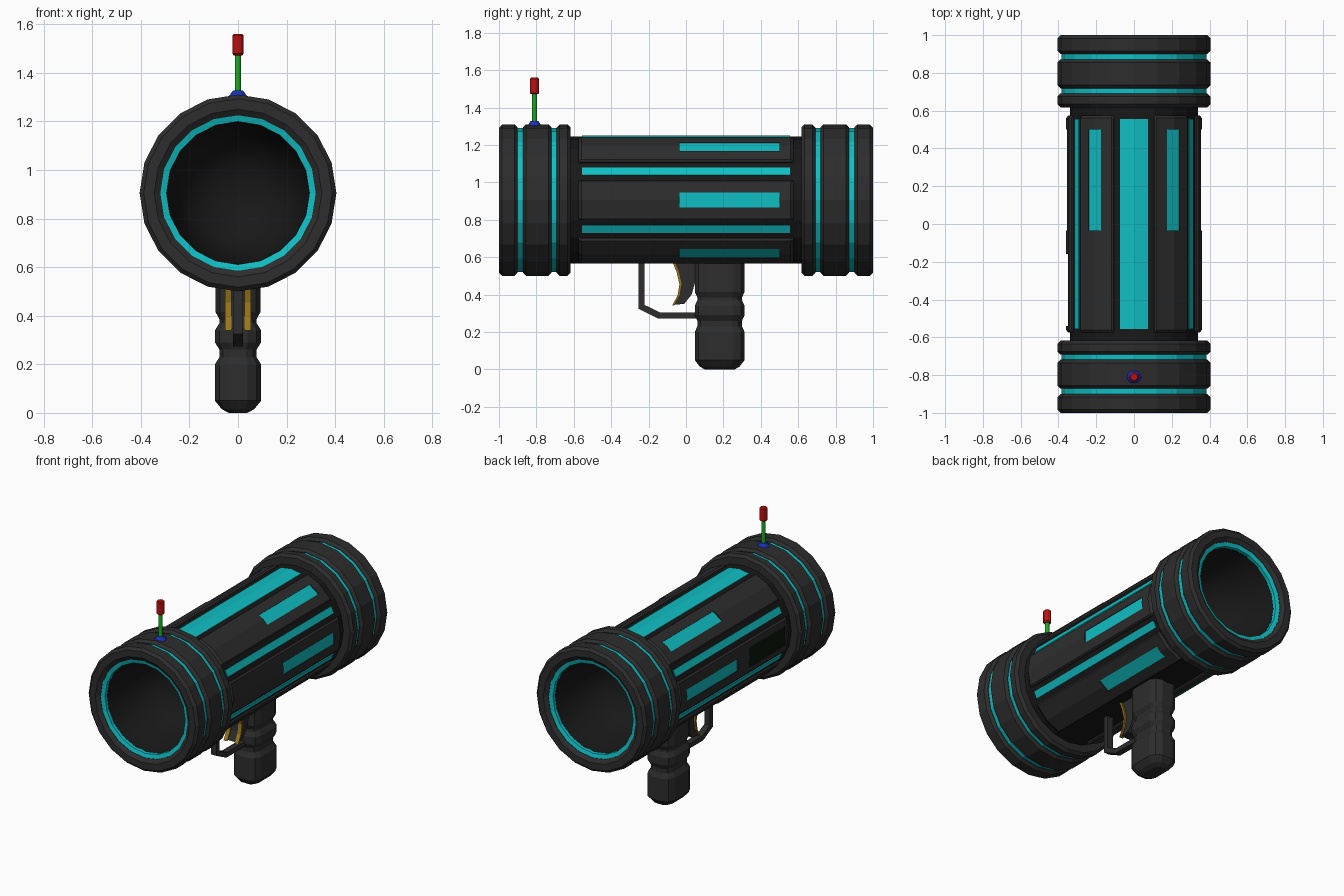
import bpy, bmesh
from math import sin, cos, radians, pi
from mathutils import Matrix, Vector

if "Cube" in bpy.data.objects:
    bpy.data.objects.remove(bpy.data.objects["Cube"])

CZ = 0.905   # height of the barrel axis
SIDES = 20


def material(name, r, g, b):
    m = bpy.data.materials.new(name)
    m.diffuse_color = (r, g, b, 1)
    m.use_nodes = True
    m.node_tree.nodes["Principled BSDF"].inputs["Base Color"].default_value = m.diffuse_color
    return m


DARK = material("dark_shell", 0.026, 0.026, 0.026)
BLACK = material("black_core", 0.009, 0.009, 0.009)
TEAL = material("teal_glow", 0.005, 0.52, 0.55)
SCREEN = material("dark_screen", 0.003, 0.008, 0.003)
GOLD = material("gold", 0.32, 0.18, 0.01)
RED = material("red", 0.5, 0.005, 0.005)
GREEN = material("green", 0.01, 0.42, 0.015)
BLUE = material("blue", 0.01, 0.03, 0.5)


def finish(name, bm, mat):
    bmesh.ops.remove_doubles(bm, verts=bm.verts, dist=1e-5)
    bmesh.ops.recalc_face_normals(bm, faces=bm.faces)
    me = bpy.data.meshes.new(name)
    bm.to_mesh(me)
    bm.free()
    me.materials.append(mat)
    ob = bpy.data.objects.new(name, me)
    bpy.context.collection.objects.link(ob)
    return ob


def loft(name, rings, mat, closed=False, caps=True):
    """Skin a list of equal-length point rings."""
    bm = bmesh.new()
    vs = [[bm.verts.new(p) for p in ring] for ring in rings]
    n = len(vs[0])
    pairs = list(zip(vs, vs[1:])) + ([(vs[-1], vs[0])] if closed else [])
    for a, b in pairs:
        for i in range(n):
            j = (i + 1) % n
            bm.faces.new((a[i], a[j], b[j], b[i]))
    if caps and not closed:
        bm.faces.new(vs[0])
        bm.faces.new(vs[-1])
    return finish(name, bm, mat)


def polar(deg, r, y):
    return (r * cos(radians(deg)), y, CZ + r * sin(radians(deg)))


def lathe(name, profile, mat, closed=True):
    """Turn (radius, y) points about the barrel axis."""
    rings = [[polar(360 * i / SIDES, r, y) for i in range(SIDES)] for r, y in profile]
    return loft(name, rings, mat, closed, caps=False)


def prism(name, pts, x0, x1, mat):
    """Extrude a (y, z) outline along x."""
    return loft(name, [[(x, y, z) for y, z in pts] for x in (x0, x1)], mat)


def slab(name, deg, width, r0, r1, y0, y1, mat):
    """Flat box lying on the barrel at the given angle."""
    bm = bmesh.new()
    size = Matrix.Diagonal((r1 - r0, y1 - y0, width, 1))
    place = (Matrix.Translation((0, 0, CZ)) @ Matrix.Rotation(-radians(deg), 4, 'Y')
             @ Matrix.Translation(((r0 + r1) / 2, (y0 + y1) / 2, 0)))
    bmesh.ops.create_cube(bm, size=1, matrix=place @ size)
    return finish(name, bm, mat)


def cut(ob, cutter):
    mod = ob.modifiers.new("recess", 'BOOLEAN')
    mod.operation = 'DIFFERENCE'
    mod.solver = 'EXACT'
    mod.object = cutter
    bpy.context.view_layer.objects.active = ob
    bpy.ops.object.modifier_apply(modifier=mod.name)
    bpy.data.objects.remove(cutter)


# Barrel core with a bowl-shaped bore at each end
half = [(0, -0.53), (0.12, -0.55), (0.21, -0.62), (0.265, -0.74), (0.293, -0.95), (0.34, -0.95)]
barrel = lathe("barrel_core", half + [(r, -y) for r, y in reversed(half)], BLACK, closed=False)
for p in barrel.data.polygons:
    p.use_smooth = Vector((p.center.x, p.center.z - CZ)).length < 0.292

# Collars: three chamfered rings over a teal band, and a teal muzzle ring
for s, end in ((-1, "front"), (1, "back")):
    lathe(end + "_glow_band", [(0.33, s * 0.64), (0.385, s * 0.64), (0.385, s * 0.96), (0.33, s * 0.96)], TEAL)
    for part, a, b in (("inner", 0.617, 0.692), ("middle", 0.718, 0.872)):
        lathe(f"{end}_{part}_ring", [(0.33, s * a), (0.388, s * a), (0.405, s * (a + 0.017)),
                                     (0.405, s * (b - 0.017)), (0.388, s * b), (0.33, s * b)], DARK)
    lathe(end + "_muzzle_ring", [(0.32, s * 0.9), (0.388, s * 0.9), (0.405, s * 0.917), (0.405, s * 0.983),
                                 (0.388, s), (0.345, s), (0.32, s * 0.982)], DARK)
    lathe(end + "_muzzle_glow", [(0.294, s * 0.92), (0.322, s * 0.92), (0.322, s * 0.98), (0.294, s * 0.972)], TEAL)

# Armour panels, each two facets wide with a recessed teal light
SECTION = [(-18, 0.32), (-18, 0.349), (-16.5, 0.358), (0, 0.36),
           (16.5, 0.358), (18, 0.349), (18, 0.32), (0, 0.32)]
for a in (0, 54, 126, 180, 234, 306):
    rings = []
    for y, drop in ((-0.575, 0.012), (-0.56, 0), (0.56, 0), (0.575, 0.012)):
        rings.append([polar(a + d, r - (drop if r > 0.33 else 0), y) for d, r in SECTION])
    panel = loft(f"panel_{a}", rings, DARK)
    cut(panel, slab("cutter", a, 0.08, 0.347, 0.4, -0.035, 0.5, BLACK))
    slab(f"panel_light_{a}", a, 0.08, 0.335, 0.349, -0.035, 0.5, TEAL)
    if a == 180:
        cut(panel, slab("cutter", a, 0.13, 0.345, 0.4, -0.54, -0.16, BLACK))
        slab("side_screen", a, 0.13, 0.335, 0.347, -0.54, -0.16, SCREEN)

# Teal strips between the panels, and the wide folded one on top
for a in (27, 153, 207, 333):
    slab(f"glow_strip_{a}", a, 0.045, 0.32, 0.342, -0.555, 0.555, TEAL)
loft("top_glow_strip", [[polar(90 + d, r, y) for d, r in
                         ((-12.6, 0.32), (-12.6, 0.341), (0, 0.345), (12.6, 0.341), (12.6, 0.32))]
                        for y in (-0.555, 0.555)], TEAL)

# Grip: chamfered cross-section lofted through two grooves
OUTLINE = [(1, 0.55), (0.8, 0.85), (0.42, 1), (-0.42, 1), (-0.8, 0.85), (-1, 0.55),
           (-1, -0.55), (-0.8, -0.85), (-0.42, -1), (0.42, -1), (0.8, -0.85), (1, -0.55)]
GRIP = [(0, 0.4, 0.6), (0.015, 0.7, 0.8), (0.05, 1, 1), (0.2, 1, 1), (0.23, 0.8, 0.9), (0.26, 0.8, 0.9),
        (0.29, 1, 1), (0.34, 1, 1), (0.37, 0.8, 0.9), (0.385, 0.8, 0.9), (0.415, 0.97, 1), (0.585, 0.97, 1)]
loft("grip", [[(x * 0.095 * sx, 0.18 + y * 0.133 * sy, z) for x, y in OUTLINE] for z, sx, sy in GRIP], DARK)

# Trigger guard
prism("trigger_guard", [(-0.255, 0.6), (-0.255, 0.325), (-0.15, 0.273), (0.08, 0.273), (0.08, 0.305),
                        (-0.14, 0.305), (-0.222, 0.345), (-0.222, 0.6)], -0.02, 0.02, DARK)

# Trigger: dark body with gold facing on both sides
front = [(-0.075, 0.58), (-0.05, 0.52), (-0.035, 0.455), (-0.045, 0.395), (-0.075, 0.34)]
prism("trigger_body", [(y + 0.008, z + 0.006) for y, z in front]
      + [(-0.01, 0.35), (0.03, 0.40), (0.05, 0.47), (0.06, 0.58)], -0.042, 0.042, DARK)
for s, side in ((-1, "left"), (1, "right")):
    prism("trigger_facing_" + side, front + [(y + 0.014, z + 0.004) for y, z in reversed(front)],
          s * 0.027, s * 0.053, GOLD)


# Antenna
def post(name, r0, r1, z0, z1, mat):
    bm = bmesh.new()
    bmesh.ops.create_cone(bm, cap_ends=True, segments=12, radius1=r0, radius2=r1, depth=z1 - z0,
                          matrix=Matrix.Translation((0, -0.81, (z0 + z1) / 2)))
    return finish(name, bm, mat)


post("antenna_base", 0.04, 0.02, 1.30, 1.328, BLUE)
post("antenna_rod", 0.013, 0.013, 1.31, 1.49, GREEN)
tip = post("antenna_tip", 0.025, 0.025, 1.472, 1.56, RED)
bev = tip.modifiers.new("bevel", 'BEVEL')
bev.width = 0.008
bev.segments = 1
